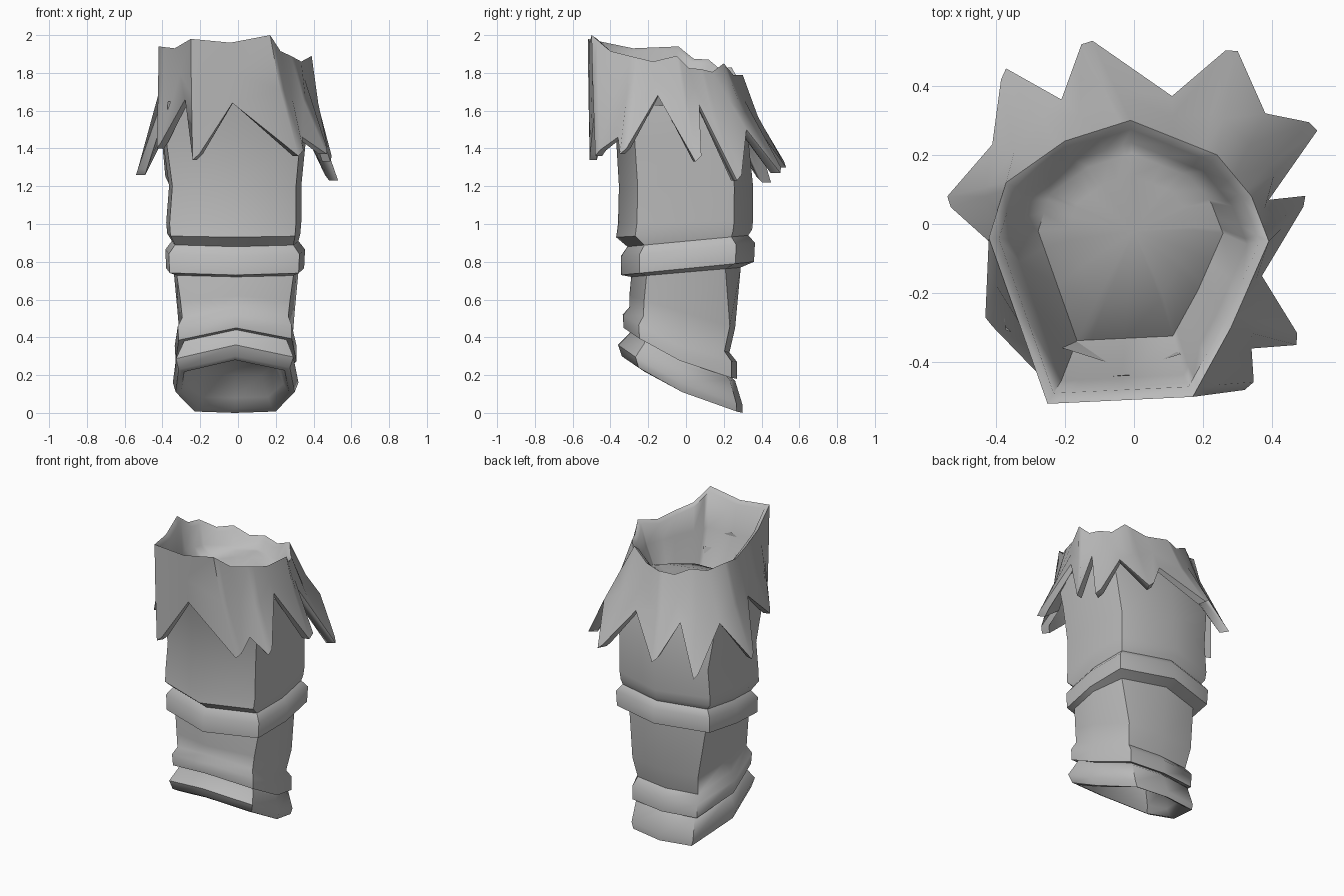
import bpy, bmesh, math
from mathutils import Vector

mat = bpy.data.materials.new("grey_cloth")
mat.diffuse_color = (0.5, 0.5, 0.5, 1)


def loft(name, rings, cap_start=None, cap_end=None, angle=50):
    """Skin equal-length rings of points; optional centre points close the ends."""
    bm = bmesh.new()
    rows = [[bm.verts.new(p) for p in r] for r in rings]
    n = len(rows[0])
    for a, b in zip(rows, rows[1:]):
        for i in range(n):
            j = (i + 1) % n
            bm.faces.new((a[i], a[j], b[j], b[i]))
    for row, centre in ((rows[0], cap_start), (rows[-1], cap_end)):
        if centre:
            c = bm.verts.new(centre)
            for i in range(n):
                bm.faces.new((row[i], row[(i + 1) % n], c))
    bmesh.ops.recalc_face_normals(bm, faces=bm.faces)
    me = bpy.data.meshes.new(name)
    bm.to_mesh(me)
    bm.free()
    me.materials.append(mat)
    ob = bpy.data.objects.new(name, me)
    bpy.context.collection.objects.link(ob)
    bpy.ops.object.select_all(action='DESELECT')
    ob.select_set(True)
    bpy.context.view_layer.objects.active = ob
    bpy.ops.object.shade_smooth_by_angle(angle=math.radians(angle))
    return ob


def level(zf, zb, yf, yb, xl, xr, back=0.93, sag=0.0):
    """Eight-point tilted section: front/back heights, front/back y, left/right x.
    back = width of the rear corners, sag = droop of the sides."""
    deep = 0.72 if back > 0.8 else 0.9
    shape = ((0, -1), (0.92, -0.72), (1, 0), (back, deep),
             (0, 1), (-back, deep), (-1, 0), (-0.95, -0.68))
    pts = []
    for u, v in shape:
        t = (v + 1) / 2
        pts.append(((xl + xr) / 2 + (xr - xl) / 2 * u, yf + (yb - yf) * t,
                    zf + (zb - zf) * t - sag * 4 * t * (1 - t)))
    return pts


# Sleeve: recessed lower opening, cuff, two bands, upper tube
sleeve = [
    (0.38, 0.20, -0.20, 0.17, -0.22, 0.19, 0.68, 0.04),
    (0.31, 0.08, -0.26, 0.23, -0.27, 0.24, 0.68, 0.04),
    (0.28, 0.02, -0.31, 0.27, -0.30, 0.27, 0.68, 0.04),
    (0.30, 0.00, -0.34, 0.30, -0.33, 0.30, 0.68, 0.04),
    (0.36, 0.04, -0.36, 0.30, -0.345, 0.32, 0.68, 0.04),
    (0.42, 0.17, -0.30, 0.26, -0.31, 0.29, 0.72, 0.04),
    (0.44, 0.20, -0.29, 0.23, -0.30, 0.28, 0.72, 0.04),
    (0.45, 0.18, -0.33, 0.27, -0.33, 0.31, 0.74, 0.04),
    (0.52, 0.27, -0.335, 0.27, -0.335, 0.31, 0.74, 0.04),
    (0.56, 0.32, -0.30, 0.23, -0.31, 0.29, 0.74, 0.03),
    (0.62, 0.45, -0.30, 0.26, -0.32, 0.30, 0.78),
    (0.72, 0.77, -0.29, 0.29, -0.34, 0.32, 0.85),
    (0.73, 0.80, -0.345, 0.36, -0.38, 0.35),
    (0.83, 0.90, -0.345, 0.365, -0.385, 0.355),
    (0.88, 0.94, -0.31, 0.33, -0.35, 0.32),
    (0.93, 0.97, -0.37, 0.35, -0.375, 0.33),
    (1.00, 1.02, -0.36, 0.355, -0.38, 0.335),
    (1.20, 1.20, -0.355, 0.355, -0.365, 0.335),
    (1.45, 1.45, -0.37, 0.33, -0.40, 0.36),
    (1.66, 1.58, -0.42, 0.29, -0.39, 0.36),
]
loft("sleeve", [level(*s) for s in sleeve], cap_start=(-0.01, -0.02, 0.29))

# Collar: each entry is a fringe tip, the notch after it and the rim point above
fringe = [
    ((-0.24, -0.51, 1.34), (-0.03, -0.48, 1.64), (-0.25, -0.52, 1.98)),
    ((0.32, -0.48, 1.36), (0.34, -0.36, 1.46), (0.17, -0.50, 2.00)),
    ((0.47, -0.35, 1.37), (0.37, -0.15, 1.68), (0.28, -0.30, 1.89)),
    ((0.49, 0.05, 1.33), (0.39, 0.07, 1.63), (0.39, -0.05, 1.89)),
    ((0.53, 0.27, 1.23), (0.38, 0.32, 1.50), (0.34, 0.08, 1.82)),
    ((0.30, 0.50, 1.27), (0.11, 0.37, 1.52), (0.24, 0.20, 1.85)),
    ((-0.12, 0.53, 1.30), (-0.21, 0.36, 1.52), (-0.01, 0.30, 1.79)),
    ((-0.37, 0.45, 1.22), (-0.41, 0.23, 1.52), (-0.20, 0.24, 1.83)),
    ((-0.54, 0.08, 1.26), (-0.42, -0.05, 1.60), (-0.37, 0.12, 1.87)),
    ((-0.43, -0.27, 1.40), (-0.28, -0.43, 1.66), (-0.42, -0.04, 1.94)),
]
edge, rim, mid = [], [], []
for k, (tip, notch, top) in enumerate(fringe):
    tip, notch, top = Vector(tip), Vector(notch), Vector(top)
    after = Vector(fringe[(k + 1) % len(fringe)][2])
    nxt = Vector(fringe[(k + 1) % len(fringe)][0])
    between = (top + after) / 2 - Vector((0, 0, 0.03))
    # blunt tip: two points, the second leaning to the next notch
    side = (nxt - tip).normalized() * 0.035
    side.z = 0.03
    for e, r, fx, fz in ((tip, top, 0.35, 0.45),
                         (tip + side, top.lerp(between, 0.3), 0.35, 0.45),
                         (notch, between, 0.5, 0.5)):
        edge.append(e)
        rim.append(r)
        mid.append(Vector((r.x + (e.x - r.x) * fx, r.y + (e.y - r.y) * fx,
                           r.z + (e.z - r.z) * fz)))


def shrink(ring, s, dz=0.0, cy=-0.08):
    """Scale a ring towards the collar axis and move it."""
    return [(p.x * s, cy + (p.y - cy) * s, p.z + dz) for p in ring]


def inner(s, y, z, slope):
    """Inner section: the rim outline scaled, then tilted down to the front."""
    return [(p.x * s, y + (p.y + 0.1) * s, z + slope * (p.y + 0.1) * s)
            for p in rim]


# Outside of the fringe, rim, inner wall and the padded dome inside
loft("fringed_collar", [
    shrink(mid, 0.86, -0.03),
    shrink(edge, 0.91),
    edge,
    mid,
    rim,
    shrink(rim, 0.93, -0.02),
    inner(0.84, -0.10, 1.74, -0.05),
    inner(0.66, -0.06, 1.62, 0.40),
    inner(0.45, -0.04, 1.66, 0.25),
], cap_end=(0, -0.02, 1.69), angle=60)
